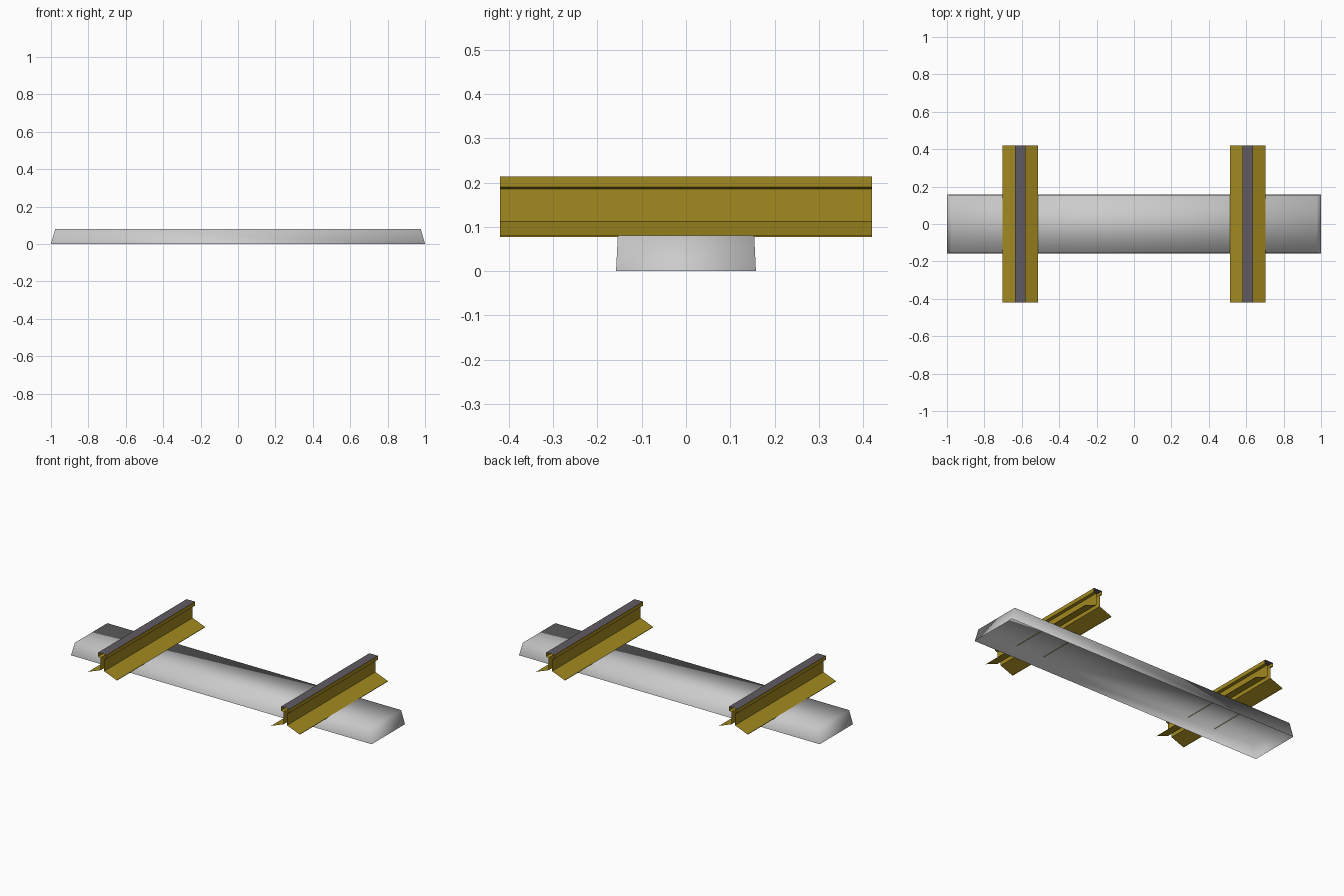
import bpy, bmesh

if "Cube" in bpy.data.objects:
    bpy.data.objects.remove(bpy.data.objects["Cube"])


def material(name, rgb):
    m = bpy.data.materials.new(name)
    m.diffuse_color = (*rgb, 1)
    m.use_nodes = True
    m.node_tree.nodes["Principled BSDF"].inputs["Base Color"].default_value = m.diffuse_color
    return m


def finish(bm, name):
    mesh = bpy.data.meshes.new(name)
    bm.to_mesh(mesh)
    bm.free()
    ob = bpy.data.objects.new(name, mesh)
    bpy.context.collection.objects.link(ob)
    return ob


gold = material("rail_side_gold", (0.36, 0.25, 0.014))
steel = material("rail_top_grey", (0.12, 0.105, 0.12))

# Sleeper: tapered smooth-shaded trough, open underneath
bm = bmesh.new()
bmesh.ops.create_cube(bm, size=2)
for v in bm.verts:
    top = v.co.z > 0
    v.co.x *= 0.977 if top else 1.0
    v.co.y *= 0.154 if top else 0.158
    v.co.z = 0.08 if top else 0.0
floor = [f for f in bm.faces if f.normal.z < -0.9 or all(v.co.z == 0 for v in f.verts)]
bmesh.ops.delete(bm, geom=floor, context='FACES_ONLY')
for f in bm.faces:
    f.smooth = True
finish(bm, "sleeper")

# Right half of the rail section: foot edge, foot top, web, head
half = [(0.095, 0.077), (0.095, 0.080), (0.012, 0.112),
        (0.012, 0.186), (0.028, 0.190), (0.028, 0.214)]
profile = half + [(-x, z) for x, z in reversed(half)]


# Rails: open section swept along y, without end caps
def rail(name, cx, half_length=0.42):
    bm = bmesh.new()
    front, back = ([bm.verts.new((cx + x, y, z)) for x, z in profile]
                   for y in (-half_length, half_length))
    for i in range(len(profile) - 1):
        f = bm.faces.new((front[i], back[i], back[i + 1], front[i + 1]))
        f.material_index = int(i == len(half) - 1)
    bm.normal_update()
    if bm.faces[:][len(half) - 1].normal.z < 0:
        bmesh.ops.reverse_faces(bm, faces=bm.faces[:])
    ob = finish(bm, name)
    ob.data.materials.append(gold)
    ob.data.materials.append(steel)


rail("left_rail", -0.608)
rail("right_rail", 0.608)
